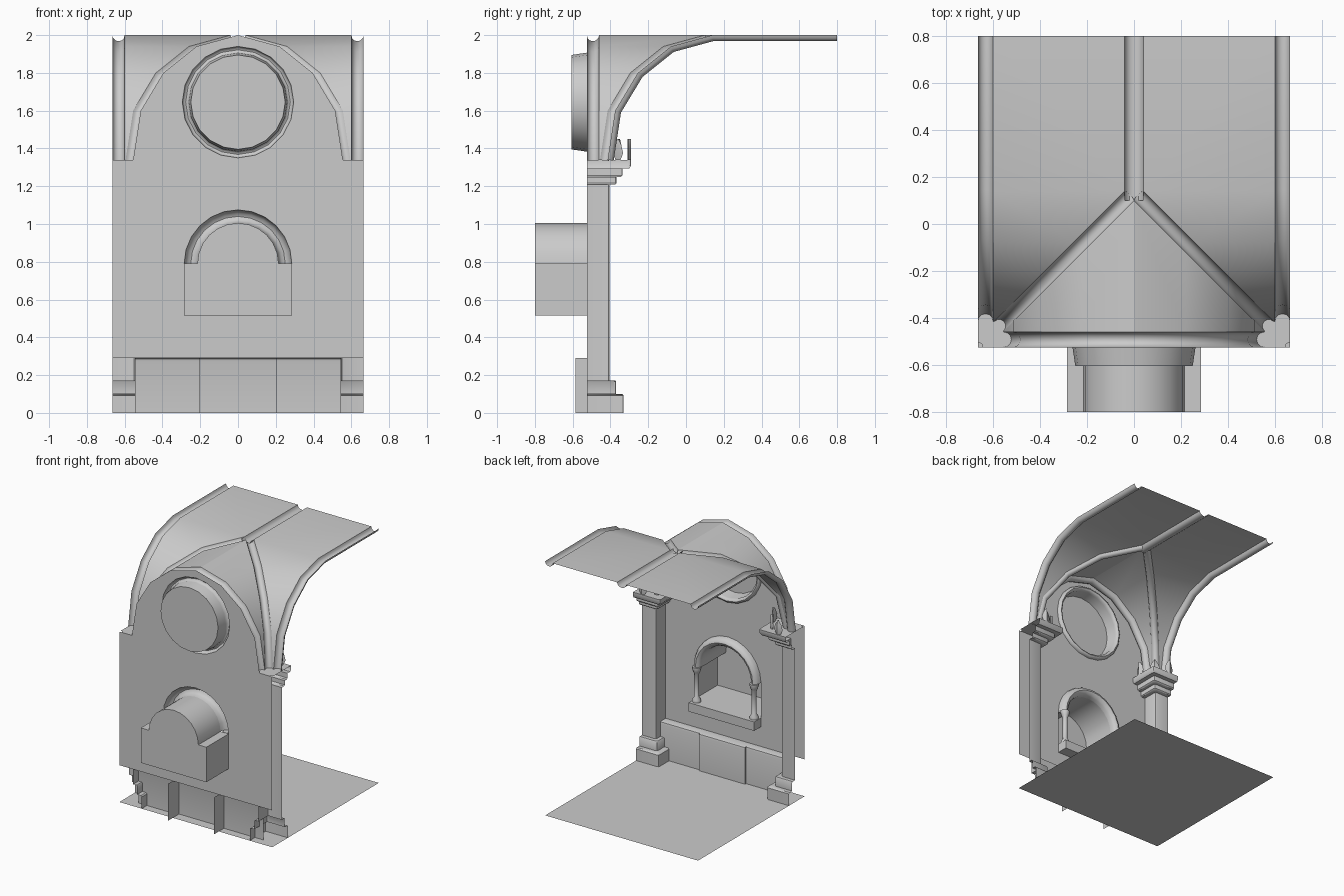
import bpy, bmesh
from math import sin, cos, pi, radians
from mathutils import Vector

cube = bpy.data.objects.get("Cube")
if cube:
    bpy.data.objects.remove(cube, do_unlink=True)

stone = bpy.data.materials.new("grey_stone")
stone.use_nodes = True
stone.diffuse_color = (0.6, 0.6, 0.6, 1)
bsdf = stone.node_tree.nodes["Principled BSDF"]
bsdf.inputs["Base Color"].default_value = (0.6, 0.6, 0.6, 1)
bsdf.inputs["Roughness"].default_value = 0.8

HALF, WALL, BACK, SPRING = 0.665, -0.525, 0.8, 1.34
APEX = 0.14                      # y where the diagonal ribs meet
# vault curve: distance from the ridge, height
CURVE = [(0.555, SPRING), (0.515, 1.6), (0.395, 1.8), (0.22, 1.94), (0.0, 2.0)]


def finish(name, bm, angle=40):
    """Turn a bmesh into a shaded stone object."""
    mesh = bpy.data.meshes.new(name)
    bm.to_mesh(mesh)
    bm.free()
    obj = bpy.data.objects.new(name, mesh)
    bpy.context.collection.objects.link(obj)
    mesh.materials.append(stone)
    bpy.ops.object.select_all(action='DESELECT')
    obj.select_set(True)
    bpy.context.view_layer.objects.active = obj
    bpy.ops.object.shade_smooth_by_angle(angle=radians(angle))
    return obj


def loft(name, rows, closed_rows=False, closed_path=False, cap=False):
    """Skin a list of equal-length point rows."""
    bm = bmesh.new()
    grid = [[bm.verts.new(p) for p in row] for row in rows]
    n, m = len(grid), len(grid[0])
    for i in range(n if closed_path else n - 1):
        for j in range(m if closed_rows else m - 1):
            a, b = grid[i], grid[(i + 1) % n]
            k = (j + 1) % m
            bm.faces.new((a[j], a[k], b[k], b[j]))
    if cap:
        bm.faces.new(grid[-1])
    bmesh.ops.recalc_face_normals(bm, faces=bm.faces)
    return finish(name, bm)


def half_pipe(name, path, across, toward, depth=1.0, closed=False):
    """Half-round moulding bulging toward a point; across gives the half width."""
    rows, n = [], len(path)
    for i, p in enumerate(path):
        after = path[(i + 1) % n] if closed else path[min(i + 1, n - 1)]
        before = path[i - 1] if closed else path[max(i - 1, 0)]
        a = across(p)
        normal = (after - before).cross(a).normalized()
        if normal.dot(toward - p) < 0:
            normal = -normal
        normal *= a.length * depth
        rows.append([p + a * cos(k * pi / 6) + normal * sin(k * pi / 6) for k in range(7)])
    return loft(name, rows, closed_path=closed)


def arc(radius, z, steps, sweep=pi):
    """Points (x, z) counter-clockwise from +x."""
    count = steps + 1 if sweep == pi else steps
    return [(radius * cos(sweep * i / steps), z + radius * sin(sweep * i / steps))
            for i in range(count)]


def at_y(points, y):
    return [Vector((x, y, z)) for x, z in points]


# Front wall with an arched top, a round hole and an arched hole
ROUND_Z, NICHE_Z, NICHE_W, SILL_Z = 1.645, 0.79, 0.285, 0.515
outline = [(-HALF, 0.29), (HALF, 0.29), (HALF, SPRING)] + CURVE
outline += [(-x, z) for x, z in reversed(CURVE[:-1])] + [(-HALF, SPRING)]
round_hole = arc(0.295, ROUND_Z, 20, 2 * pi)
niche_hole = [(-NICHE_W, 0.445), (NICHE_W, 0.445)] + arc(NICHE_W, NICHE_Z, 12)
bm = bmesh.new()
for loop in (outline, round_hole, niche_hole):
    vs = [bm.verts.new(p) for p in at_y(loop, WALL)]
    for i, v in enumerate(vs):
        bm.edges.new((v, vs[(i + 1) % len(vs)]))
bmesh.ops.triangle_fill(bm, edges=bm.edges[:], use_beauty=True, normal=(0, -1, 0))
finish("front_wall", bm)

# Round window: tapered drum closed outside, ring moulding inside
loft("round_window_drum", [at_y(arc(0.262, ROUND_Z, 20, 2 * pi), WALL),
                           at_y(arc(0.25, ROUND_Z, 20, 2 * pi), -0.605)],
     closed_rows=True, cap=True)


def radial(z, width):
    return lambda p: Vector((p.x, 0, p.z - z)).normalized() * width


inside = Vector((0, 9, 1))
half_pipe("round_window_ring", at_y(arc(0.277, ROUND_Z, 20, 2 * pi), WALL),
          radial(ROUND_Z, 0.018), inside, 1.4, closed=True)

# Arched niche with shoulders, moulding, sill and two colonnettes
niche = [(-NICHE_W, NICHE_Z), (-NICHE_W, SILL_Z), (NICHE_W, SILL_Z), (NICHE_W, NICHE_Z)]
niche += arc(0.215, NICHE_Z, 12)
loft("niche_box", [at_y(niche, WALL), at_y(niche, -0.8)], closed_rows=True, cap=True)
half_pipe("niche_arch", at_y(arc(0.25, NICHE_Z, 12), WALL),
          radial(NICHE_Z, 0.035), inside, 1.5)
bm = bmesh.new()
bmesh.ops.create_cube(bm, size=1)
bmesh.ops.scale(bm, vec=(2 * NICHE_W, 0.085, 0.07), verts=bm.verts)
bmesh.ops.translate(bm, vec=(0, -0.4825, 0.48), verts=bm.verts)
finish("niche_sill", bm)

COLONNETTE = [(0.032, 0.515), (0.032, 0.535), (0.018, 0.555), (0.018, 0.735),
              (0.026, 0.75), (0.033, 0.775), (0.033, 0.79)]
for side, s in (("left", 1), ("right", -1)):
    loft("niche_colonnette_" + side,
         [[(s * 0.25 + r * cos(a * pi / 5), -0.49 + r * sin(a * pi / 5), z)
           for a in range(10)] for r, z in COLONNETTE], closed_rows=True, cap=True)


# Wainscot panels with rounded top edge
def wainscot(name, x0, x1, y):
    section = [(WALL, 0.29), (y - 0.015, 0.29), (y - 0.004, 0.285), (y, 0.27), (y, 0)]
    loft(name, [[(x, py, z) for py, z in section] for x in (x0, x1)])


MID = 0.2
wainscot("wainscot_left", MID, 0.545, -0.46)
wainscot("wainscot_right", -0.545, -MID, -0.46)
wainscot("wainscot_middle", -MID, MID, -0.447)
for side, s in (("left", 1), ("right", -1)):
    loft("wainscot_middle_side_" + side,
         [[(s * MID, y, z) for z in (0, 0.29)] for y in (-0.585, -0.447)])

# Floor
loft("floor", [[(x, y, 0) for x in (-HALF, HALF)] for y in (WALL, BACK)])

# Corner piers: stepped pedestal, shaft and capital, open on the outer sides
PEDESTAL = [(0.195, 0), (0.195, 0.092), (0.187, 0.1), (0.155, 0.1),
            (0.155, 0.165), (0.15, 0.172), (0.12, 0.172)]
SHAFT = [(0.12, 0.17), (0.12, 1.21)]
CAPITAL = [(0.12, 1.21), (0.15, 1.21), (0.157, 1.217), (0.157, 1.25), (0.182, 1.25),
           (0.19, 1.258), (0.19, 1.295), (0.225, 1.295), (0.235, 1.31),
           (0.235, SPRING), (0.02, SPRING)]


def pier_row(s, depth, z):
    x, y, r = HALF - depth, WALL + depth, 0.015
    return [(s * px, py, z) for px, py in
            ((HALF, y), (x + r, y), (x + r * 0.3, y - r * 0.3), (x, y - r), (x, WALL))]


def leaf(name, s, x, y, turn):
    """Upright pointed leaf with a raised midrib, turned about z."""
    half = [(0.02, 0), (0.038, 0.035), (0.026, 0.075), (0.002, 0.11)]
    rows = []
    for w, h in half:
        ring = [(w, 0), (0, 0.015), (-w, 0), (0, -0.006)]
        rows.append([(s * (x + u * cos(turn) - v * sin(turn)),
                      y + u * sin(turn) + v * cos(turn), SPRING + h) for u, v in ring])
    loft(name, rows, closed_rows=True, cap=True)


for side, s in (("left", 1), ("right", -1)):
    for part, profile in (("pedestal", PEDESTAL), ("shaft", SHAFT), ("capital", CAPITAL)):
        loft("pier_%s_%s" % (part, side), [pier_row(s, d, z) for d, z in profile])
    leaf("capital_back_leaf_" + side, s, 0.59, -0.305, 0)
    leaf("capital_corner_leaf_" + side, s, 0.5, -0.36, pi / 4)
    leaf("capital_inner_leaf_" + side, s, 0.445, -0.46, pi / 2)

# Vault shells and half-round ribs
room = Vector((0, 0.3, 1.2))
GAP = 0.04
for side, s in (("left", 1), ("right", -1)):
    loft("front_vault_" + side,
         [[(s * d, -0.46, z), (s * d, APEX - GAP - d, z)] for d, z in CURVE])
    rows = [[(s * (d + GAP), APEX - d, z), (s * 0.6, APEX - d, z)] for d, z in CURVE]
    loft("side_vault_" + side, rows + [[(s * GAP, BACK, 2), (s * 0.6, BACK, 2)]])

    diagonal = [Vector((s * (d + GAP / 2), APEX - GAP / 2 - d, z)) for d, z in CURVE]
    half_pipe("diagonal_rib_" + side, diagonal,
              lambda p: Vector((s * GAP / 2, GAP / 2, 0)), room)
    edge = [Vector((s * 0.6325, APEX - d, z)) for d, z in CURVE]
    edge.append(Vector((s * 0.6325, BACK, 2)))
    half_pipe("side_rib_" + side, edge, lambda p: Vector((0.0325, 0, 0)), room)

arch = CURVE + [(-x, z) for x, z in reversed(CURVE[:-1])]
half_pipe("front_rib", at_y(arch, -0.4925), lambda p: Vector((0, 0.0325, 0)), room)
half_pipe("ridge_rib", [Vector((0, APEX - GAP, 2)), Vector((0, BACK, 2))],
          lambda p: Vector((GAP, 0, 0)), room, 0.8)
